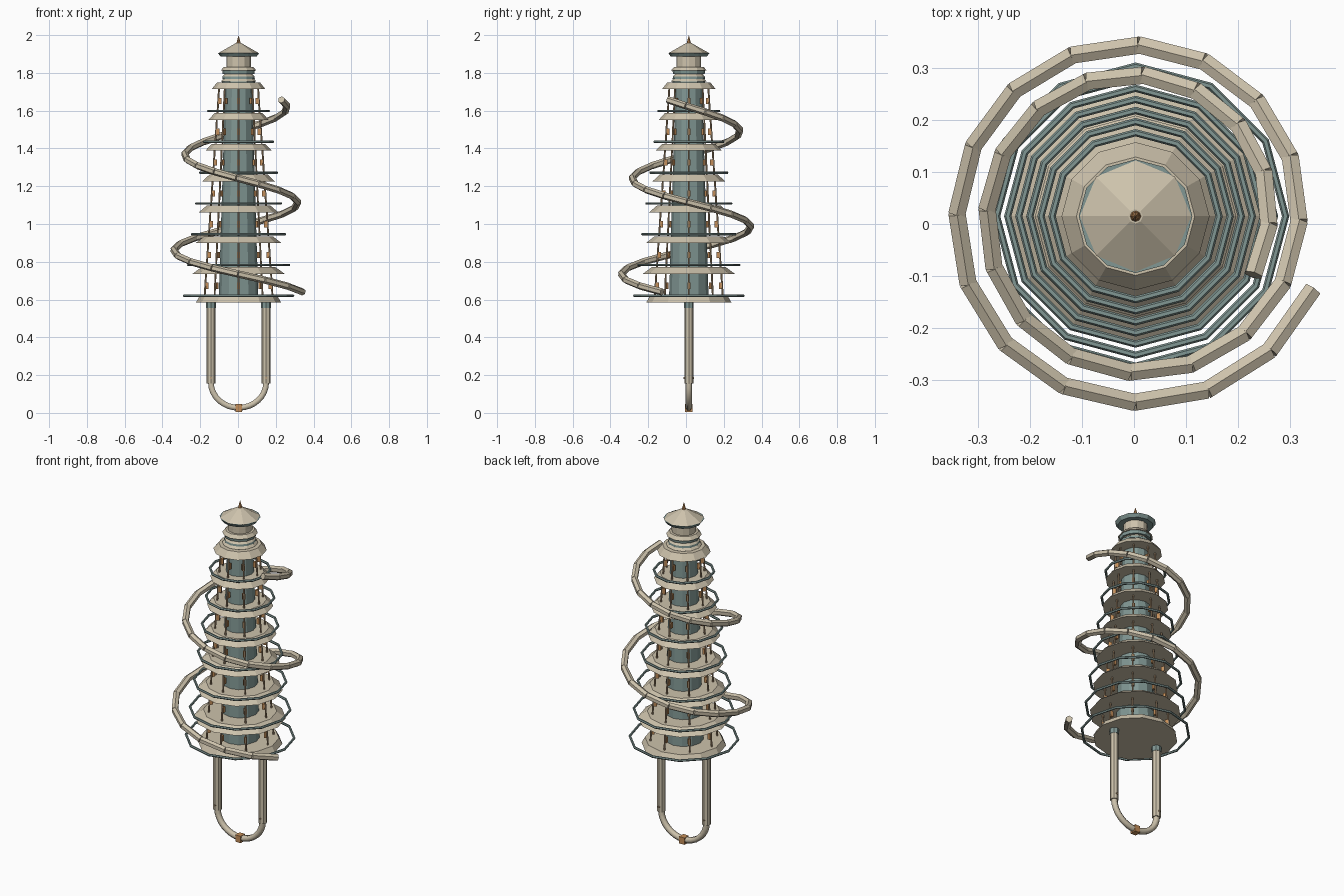
import bpy
import math
from mathutils import Vector

if bpy.data.objects.get("Cube"):
    bpy.data.objects.remove(bpy.data.objects["Cube"])

CX, CY = 0.003, 0.015      # tower axis
SIDES = 12


def material(name, color):
    m = bpy.data.materials.new(name)
    m.use_nodes = True
    m.diffuse_color = (*color, 1)
    m.node_tree.nodes["Principled BSDF"].inputs["Base Color"].default_value = (*color, 1)
    return m


sand = material("sand", (0.61, 0.54, 0.41))
teal = material("grey_teal", (0.22, 0.31, 0.295))
copper = material("copper", (0.55, 0.27, 0.10))
bronze = material("bronze", (0.43, 0.30, 0.18))


def finish(name, mat):
    o = bpy.context.object
    o.name = name
    o.data.materials.append(mat)
    return o


def frustum(name, r1, r2, z1, z2, mat, sides=SIDES, x=CX):
    # vertices lie on the x and y axes
    bpy.ops.mesh.primitive_cone_add(vertices=sides, radius1=r1, radius2=r2,
                                    depth=z2 - z1, location=(x, CY, (z1 + z2) / 2))
    return finish(name, mat)


def rod(name, a, b, r, mat, sides=8):
    a, b = Vector(a), Vector(b)
    d = b - a
    bpy.ops.mesh.primitive_cylinder_add(vertices=sides, radius=r, depth=d.length,
                                        location=(a + b) / 2)
    bpy.context.object.rotation_euler = d.to_track_quat('Z', 'Y').to_euler()
    return finish(name, mat)


def box(name, loc, size, mat, turn=0):
    bpy.ops.mesh.primitive_cube_add(size=1, location=loc, rotation=(0, 0, turn))
    bpy.context.object.scale = size
    return finish(name, mat)


def polar(r, a, z):
    return Vector((CX + r * math.cos(a), CY + r * math.sin(a), z))


def post_radius(z):
    return 0.18 - 0.07 * (z - 0.62)


# Core and base
frustum("core", 0.105, 0.07, 0.6, 1.74, teal)
frustum("base", 0.225, 0.207, 0.585, 0.617, sand)

# Tiers: rail ring, posts with lanterns, eave above
STEP = 0.163
for i in range(7):
    z = 0.62 + STEP * i
    bpy.ops.mesh.primitive_torus_add(major_segments=SIDES, minor_segments=6,
                                     major_radius=0.288 - 0.0213 * i, minor_radius=0.007,
                                     location=(CX, CY, z))
    finish(f"rail_{i}", teal)
    eave = 0.244 - 0.017 * i
    low = z + STEP - 0.047
    frustum(f"eave_{i}", eave, eave * 0.8, low, low + 0.036, sand)
    for k in range(8):
        a = k * math.pi / 4
        rod(f"post_{i}_{k}", polar(post_radius(z), a, z - 0.01),
            polar(post_radius(low), a, low + 0.005), 0.005, bronze, 6)
        box(f"lantern_{i}_{k}", polar(post_radius(z) - 0.014, a, z + 0.053),
            (0.015, 0.015, 0.033), copper, a)

# Upper collars, lamp room, roof and finial
frustum("collar_low", 0.09, 0.086, 1.73, 1.756, teal)
frustum("collar_low_roof", 0.095, 0.08, 1.754, 1.77, sand)
frustum("collar_mid", 0.086, 0.084, 1.768, 1.782, teal)
frustum("collar_mid_roof", 0.086, 0.07, 1.78, 1.797, sand)
frustum("collar_top", 0.084, 0.086, 1.795, 1.813, teal)
frustum("lamp_deck", 0.094, 0.078, 1.813, 1.832, sand)
frustum("lamp_room", 0.065, 0.065, 1.83, 1.9, sand)
frustum("roof_trim", 0.095, 0.109, 1.886, 1.905, teal)
frustum("roof", 0.107, 0.014, 1.905, 1.958, sand, 8)
frustum("finial_base", 0.011, 0.008, 1.955, 1.972, copper, 8)
frustum("finial", 0.008, 0.0, 1.97, 2.0, copper, 8)

# Spiral slide: straight pipe lengths over two turns
N = 32


def slide_point(k):
    t = k / N
    a = math.radians(-22.5 - 724 * t)
    return polar(0.368 - 0.115 * t, a, 0.64 + 1.018 * t)


for k in range(N):
    rod(f"slide_{k}", slide_point(k), slide_point(k + 1), 0.019, sand, 6)

# Twin legs, collars and bolts
for s in (-1, 1):
    side = "left" if s > 0 else "right"
    x = CX + 0.146 * s
    frustum(f"leg_{side}", 0.0235, 0.0235, 0.155, 0.575, sand, 8, x)
    frustum(f"leg_collar_{side}", 0.026, 0.026, 0.555, 0.587, teal, 8, x)
    for b in (-1, 1):
        rod(f"leg_bolt_{side}_{b}", (x, CY + 0.018 * b, 0.185),
            (x, CY + 0.027 * b, 0.185), 0.006, bronze, 6)

# Bent pipe joining the legs
curve = bpy.data.curves.new("leg_bend", 'CURVE')
curve.dimensions = '3D'
curve.bevel_depth = 0.0175
curve.bevel_resolution = 1
curve.use_fill_caps = True
spline = curve.splines.new('POLY')
spline.points.add(16)
for k, p in enumerate(spline.points):
    a = math.pi * (1 + k / 16)
    p.co = (CX + 0.146 * math.cos(a), CY, 0.16 + 0.133 * math.sin(a), 1)
bend = bpy.data.objects.new("leg_bend", curve)
bpy.context.collection.objects.link(bend)
curve.materials.append(sand)
box("bend_clamp", (CX, CY, 0.026), (0.034, 0.038, 0.04), copper)
